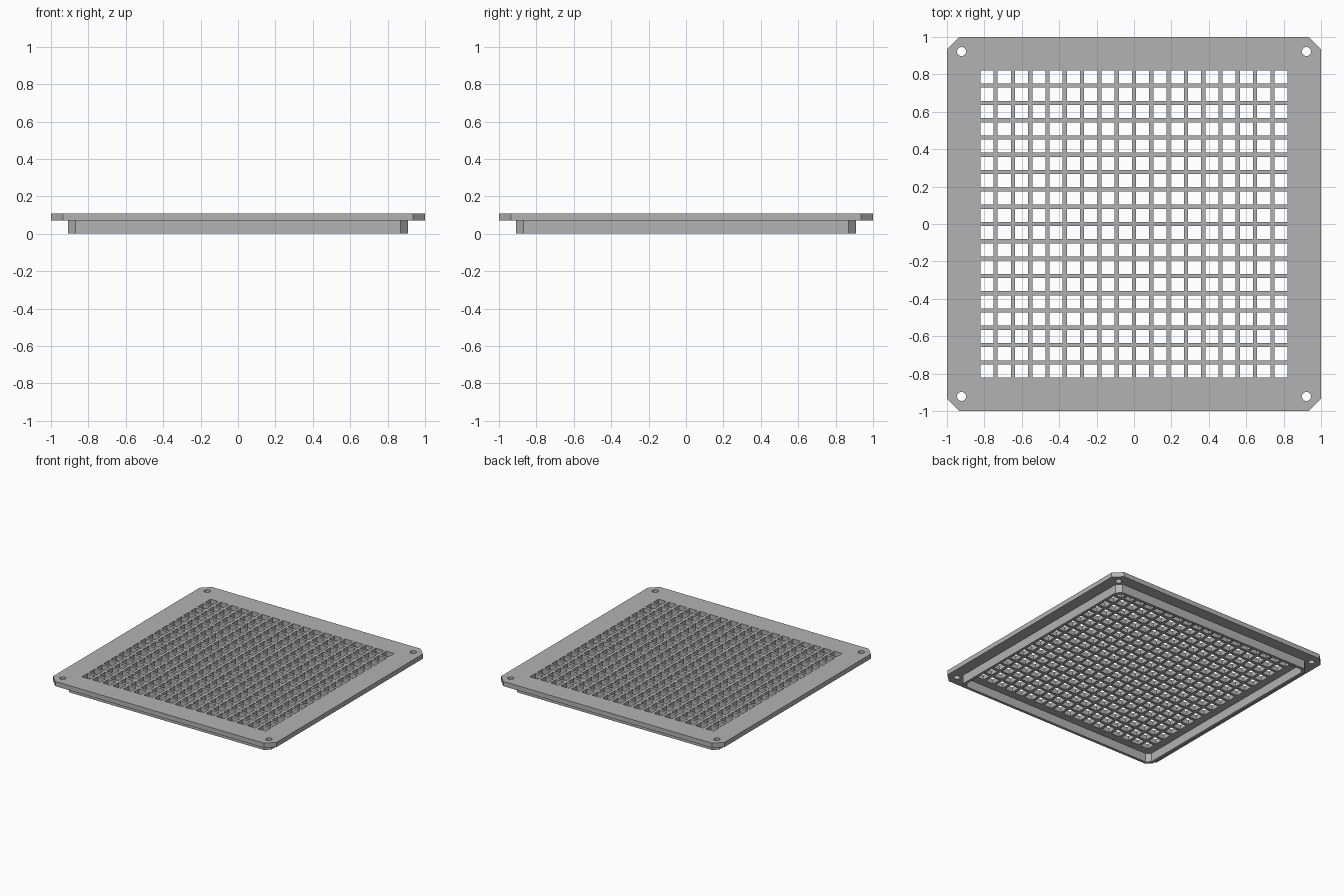
import bpy
from math import cos, sin, tau

cube = bpy.data.objects.get("Cube")
if cube:
    bpy.data.objects.remove(cube)

GREY = (0.45, 0.45, 0.45, 1)
grey = bpy.data.materials.new("plain grey")
grey.use_nodes = True
grey.diffuse_color = GREY
grey.node_tree.nodes["Principled BSDF"].inputs["Base Color"].default_value = GREY


def octagon(half, cut):
    """Square outline with chamfered corners."""
    k = half - cut
    return [(half, -k), (half, k), (k, half), (-k, half),
            (-half, k), (-half, -k), (-k, -half), (k, -half)]


def square(x, y, half):
    return [(x - half, y - half), (x + half, y - half),
            (x + half, y + half), (x - half, y + half)]


def circle(x, y, radius, sides=24):
    return [(x + radius * cos(tau * i / sides), y + radius * sin(tau * i / sides))
            for i in range(sides)]


def cut_sheet(name, outlines, bottom, top):
    """Solid sheet from a filled outline; inner outlines become holes."""
    curve = bpy.data.curves.new(name, "CURVE")
    curve.dimensions = "2D"
    curve.fill_mode = "BOTH"
    curve.extrude = (top - bottom) / 2
    for points in outlines:
        spline = curve.splines.new("POLY")
        spline.points.add(len(points) - 1)
        spline.use_cyclic_u = True
        spline.use_smooth = False
        for point, (x, y) in zip(spline.points, points):
            point.co = (x, y, 0, 1)
    obj = bpy.data.objects.new(name, curve)
    obj.location.z = (top + bottom) / 2
    bpy.context.collection.objects.link(obj)
    bpy.ops.object.select_all(action="DESELECT")
    obj.select_set(True)
    bpy.context.view_layer.objects.active = obj
    bpy.ops.object.convert(target="MESH")
    bpy.ops.object.shade_flat()
    obj = bpy.context.object
    obj.data.materials.clear()
    obj.data.materials.append(grey)
    return obj


# Perforated plate with a square grid of openings and four screw holes
COUNT, PITCH, HOLE = 18, 0.0925, 0.035
steps = [(i - (COUNT - 1) / 2) * PITCH for i in range(COUNT)]
openings = [square(x, y, HOLE) for x in steps for y in steps]
screws = [circle(x, y, 0.024) for x in (-0.922, 0.922) for y in (-0.922, 0.922)]
cut_sheet("grille_plate", [octagon(1, 0.065)] + openings + screws, 0.07, 0.108)

# Thin lip hanging below the plate
cut_sheet("lower_lip", [octagon(0.908, 0.038), octagon(0.885, 0.03)], 0, 0.07)
